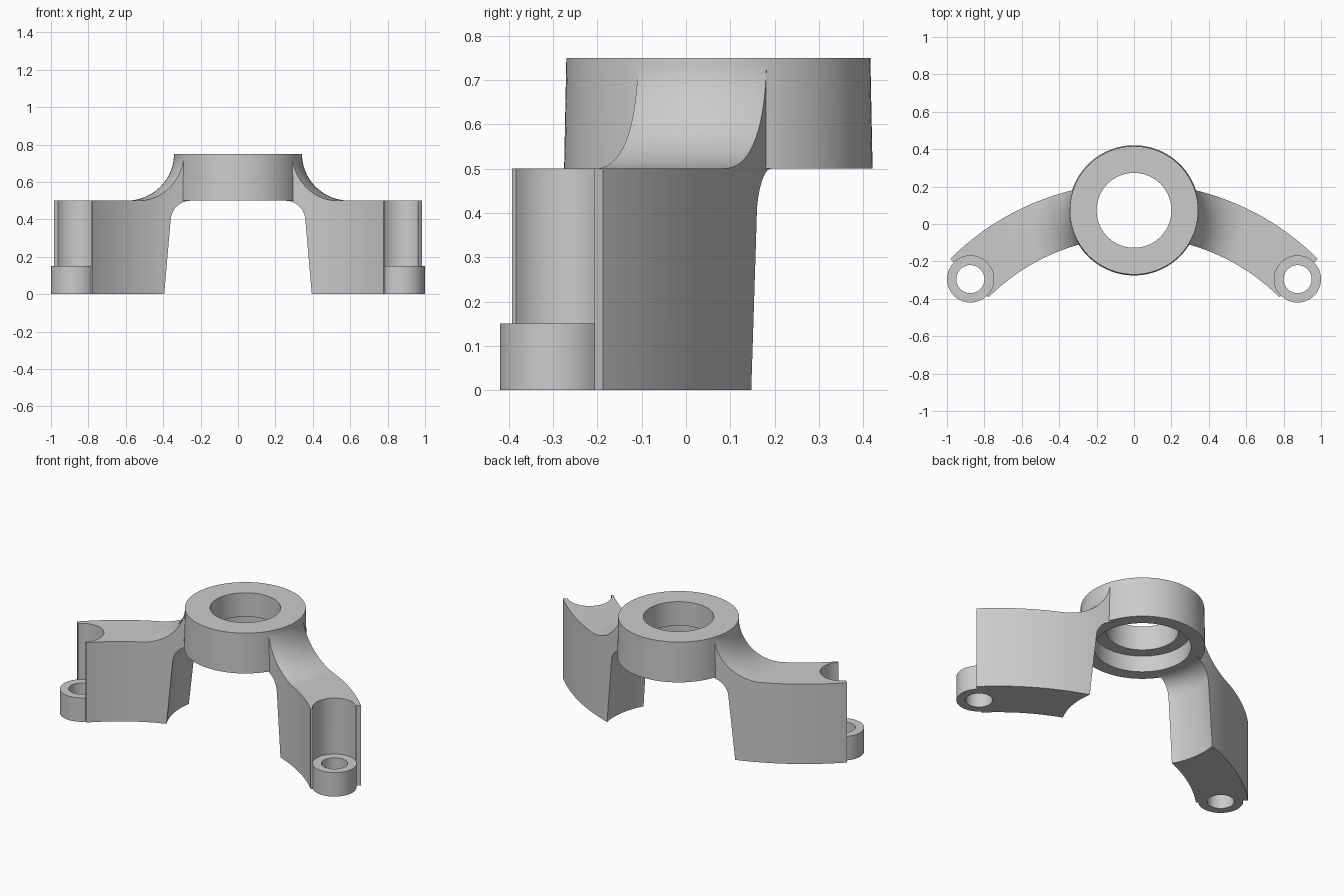
import bpy, bmesh
from math import sin, cos, pi, radians
from mathutils import Matrix

if "Cube" in bpy.data.objects:
    bpy.data.objects.remove(bpy.data.objects["Cube"])

grey = bpy.data.materials.new("plain grey")
grey.use_nodes = True
COLOUR = (0.6, 0.6, 0.6, 1)
grey.diffuse_color = COLOUR
grey.node_tree.nodes["Principled BSDF"].inputs["Base Color"].default_value = COLOUR

RING_Y = 0.073            # hub axis
BAND_Y = -1.17            # centre of the arms' sweep
BOSS = (0.875, -0.295)    # mounting foot axis


def finish(name, bm):
    bmesh.ops.recalc_face_normals(bm, faces=bm.faces)
    mesh = bpy.data.meshes.new(name)
    bm.to_mesh(mesh)
    bm.free()
    mesh.materials.append(grey)
    obj = bpy.data.objects.new(name, mesh)
    bpy.context.collection.objects.link(obj)
    return obj


def revolve(name, profile, x, y, steps=96):
    """Turn a closed (radius, z) profile around a vertical axis."""
    bm = bmesh.new()
    loops = []
    for i in range(steps):
        a = 2 * pi * i / steps
        loops.append([bm.verts.new((x + r * cos(a), y + r * sin(a), z)) for r, z in profile])
    n = len(profile)
    for i in range(steps):
        p, q = loops[i], loops[(i + 1) % steps]
        for j in range(n):
            k = (j + 1) % n
            bm.faces.new((p[j], q[j], q[k], p[k]))
    return finish(name, bm)


def prism(name, outline, low, high):
    bm = bmesh.new()
    base = bm.faces.new([bm.verts.new((x, y, low)) for x, y in outline])
    top = bmesh.ops.extrude_face_region(bm, geom=[base])["geom"]
    verts = [v for v in top if isinstance(v, bmesh.types.BMVert)]
    bmesh.ops.translate(bm, verts=verts, vec=(0, 0, high - low))
    return finish(name, bm)


def arc(cx, cy, rx, ry, start, end, steps):
    angles = [radians(start + (end - start) * i / steps) for i in range(steps + 1)]
    return [(cx + rx * cos(a), cy + ry * sin(a)) for a in angles]


def combine(obj, other, operation):
    mod = obj.modifiers.new("combine", 'BOOLEAN')
    mod.operation, mod.solver, mod.object = operation, 'EXACT', other
    graph = bpy.context.evaluated_depsgraph_get()
    mesh = bpy.data.meshes.new_from_object(obj.evaluated_get(graph))
    obj.modifiers.clear()
    obj.data = mesh
    bpy.data.objects.remove(other)


# Hub ring: slightly drafted outside, stepped bore
hub = revolve("hub_ring", [(0.2, 0.75), (0.343, 0.75), (0.348, 0.5),
                           (0.27, 0.5), (0.27, 0.6), (0.2, 0.6)], 0, RING_Y)

# Arm: turned section with fillets, trimmed to a curved band
section = [(0.45, 0)]
section += arc(0.304, 0.39, 0.11, 0.11, 5, 90, 10)
section += [(0.335, 0.51)]
section += arc(0.595, 0.75, 0.253, 0.25, 180.5, 270, 20)
section += [(1.6, 0.5), (1.6, 0)]
left_arm = revolve("left_arm", section, 0, RING_Y, 128)

band = arc(0, BAND_Y, 1.39, 1.39, 82, 45, 24) + arc(0, BAND_Y, 1.1, 1.1, 45, 82, 24)
combine(left_arm, prism("band", band, -0.1, 0.9), 'INTERSECT')

# Mounting foot: pocket above, round boss and screw hole
circle = lambda r: arc(*BOSS, r, r, 0, 360 * 63 / 64, 63)
combine(left_arm, prism("pocket", circle(0.125), 0.15, 0.9), 'DIFFERENCE')
combine(left_arm, prism("boss", circle(0.125), 0, 0.15), 'UNION')
combine(left_arm, prism("screw_hole", circle(0.075), -0.1, 0.9), 'DIFFERENCE')

# Opposite arm
bm = bmesh.new()
bm.from_mesh(left_arm.data)
bm.transform(Matrix.Scale(-1, 4, (1, 0, 0)))
bm_right = finish("right_arm", bm)

# Smooth curved walls, keep edges crisp
for obj in (hub, left_arm, bm_right):
    bpy.ops.object.select_all(action='DESELECT')
    obj.select_set(True)
    bpy.context.view_layer.objects.active = obj
    bpy.ops.object.shade_smooth_by_angle(angle=radians(30))
